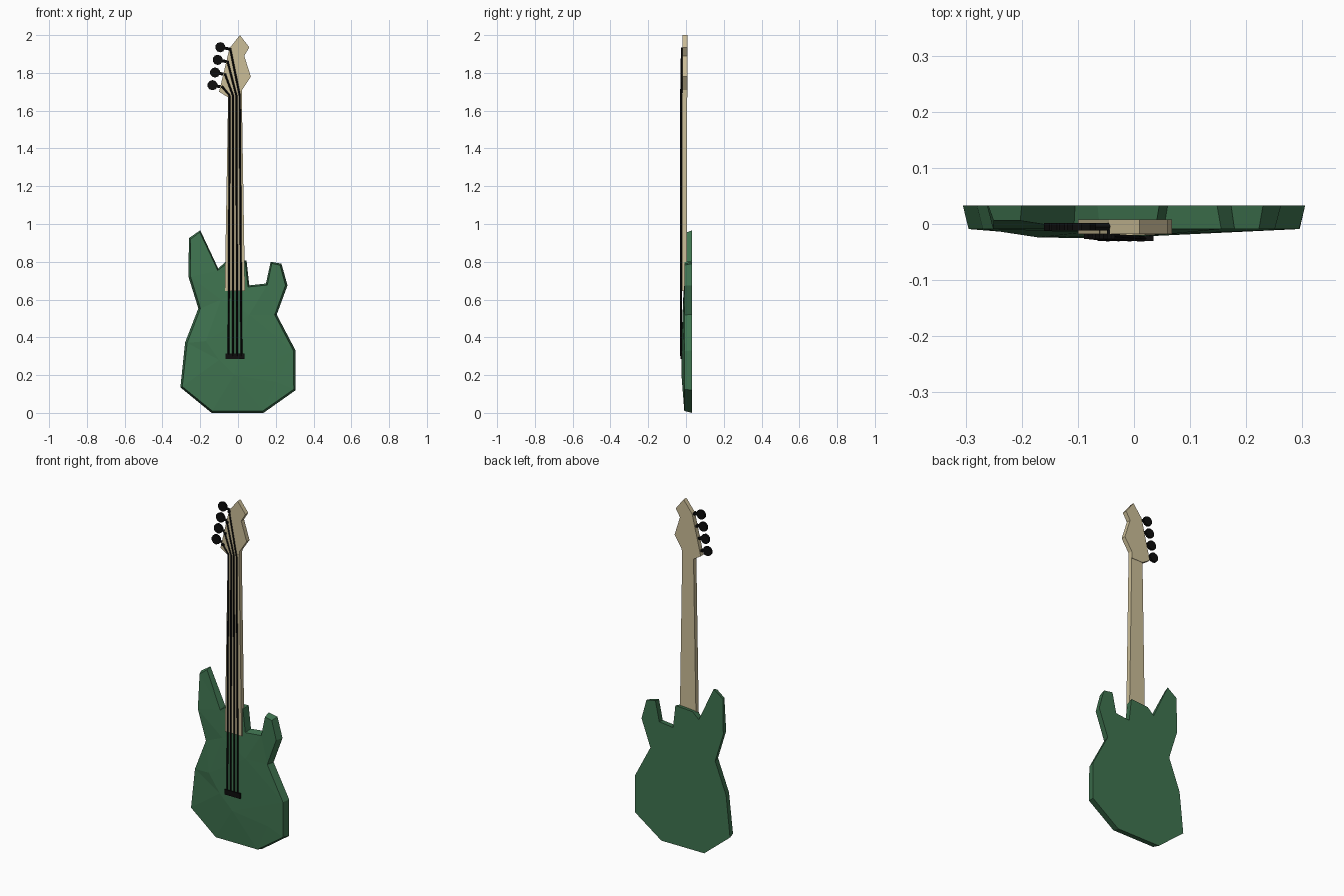
import bpy, bmesh
from mathutils import Vector
from mathutils.geometry import delaunay_2d_cdt

cube = bpy.data.objects.get("Cube")
if cube:
    bpy.data.objects.remove(cube, do_unlink=True)


def material(name, rgb):
    m = bpy.data.materials.new(name)
    m.use_nodes = True
    m.diffuse_color = (*rgb, 1)
    m.node_tree.nodes["Principled BSDF"].inputs["Base Color"].default_value = (*rgb, 1)
    return m


GREEN = material("body green", (0.05, 0.175, 0.08))
TAN = material("pale wood", (0.60, 0.51, 0.31))
BLACK = material("black", (0.004, 0.004, 0.004))


def finish(name, bm, mat):
    bmesh.ops.recalc_face_normals(bm, faces=bm.faces)
    mesh = bpy.data.meshes.new(name)
    bm.to_mesh(mesh)
    bm.free()
    mesh.materials.append(mat)
    ob = bpy.data.objects.new(name, mesh)
    bpy.context.collection.objects.link(ob)
    return ob


def slab(name, outline, front, back, mat):
    """Flat outline in x and z, given thickness along y."""
    bm = bmesh.new()
    face = bm.faces.new([bm.verts.new((x, front, z)) for x, z in outline])
    ext = bmesh.ops.extrude_face_region(bm, geom=[face], use_keep_orig=True)
    for v in ext["geom"]:
        if isinstance(v, bmesh.types.BMVert):
            v.co.y = back
    return finish(name, bm, mat)


def rods(name, paths, radius, sides, mat):
    """Straight round bars along every path."""
    bm = bmesh.new()
    for path in paths:
        for a, b in zip(path, path[1:]):
            a, b = Vector(a), Vector(b)
            turn = (b - a).to_track_quat('Z', 'Y').to_matrix().to_4x4()
            turn.translation = (a + b) / 2
            bmesh.ops.create_cone(bm, cap_ends=True, segments=sides, radius1=radius,
                                  radius2=radius, depth=(b - a).length, matrix=turn)
    return finish(name, bm, mat)


# Body: flat back, slightly smaller front edge, faceted bulging front
outline = [Vector(p) for p in (
    (-0.26, 0.925), (-0.2, 0.967), (-0.105, 0.765), (-0.065, 0.8), (0.045, 0.807),
    (0.06, 0.675), (0.148, 0.685), (0.173, 0.8), (0.23, 0.79), (0.262, 0.675),
    (0.205, 0.52), (0.305, 0.33), (0.305, 0.12), (0.135, 0), (-0.14, 0),
    (-0.305, 0.135), (-0.28, 0.373), (-0.21, 0.553), (-0.262, 0.72))]
bulge = [(-0.17, 0.38, -0.024), (-0.1, 0.28, -0.025), (-0.02, 0.2, -0.024),
         (0.2, 0.165, -0.013), (0.06, 0.52, -0.018), (-0.09, 0.6, -0.015)]
n = len(outline)
rim = []
for i, p in enumerate(outline):
    a = (p - outline[i - 1]).normalized()
    b = (outline[(i + 1) % n] - p).normalized()
    inward = Vector((a.y + b.y, -a.x - b.x)).normalized()
    rim.append(p + inward * 0.011)


def rim_depth(p):
    on_long_horn = p.x < -0.15 and p.y > 0.8
    return 0.006 if on_long_horn else -0.009


bm = bmesh.new()
back = [bm.verts.new((p.x, 0.033, p.y)) for p in outline]
front = [bm.verts.new((p.x, rim_depth(p), p.y)) for p in rim]
front += [bm.verts.new((x, y, z)) for x, z, y in bulge]
flat = rim + [Vector((x, z)) for x, z, y in bulge]
result = delaunay_2d_cdt(flat, [], [list(range(n))], 1, 1e-5)
for tri in result[2]:
    bm.faces.new([front[result[3][k][0]] for k in tri])
bm.faces.new(back)
for i in range(n):
    j = (i + 1) % n
    bm.faces.new((back[i], back[j], front[j], front[i]))
finish("body", bm, GREEN)

# Neck and headstock
slab("neck", [(-0.07, 0.645), (0.037, 0.645), (0.02, 1.69), (-0.052, 1.69)],
     -0.02, 0.006, TAN)
slab("headstock", [(-0.052, 1.67), (-0.1, 1.7), (-0.045, 1.93), (0.01, 2.0),
                   (0.06, 1.935), (0.033, 1.89), (0.068, 1.78), (0.022, 1.71),
                   (0.02, 1.67)], -0.018, 0.008, TAN)

# Bridge
slab("bridge", [(-0.065, 0.285), (0.035, 0.285), (0.035, 0.315), (-0.065, 0.315)],
     -0.03, -0.01, BLACK)

# Tuners and strings, lowest tuner first
strings = []
for i in range(4):
    x, z = -0.135 + 0.0137 * i, 1.735 + 0.067 * i
    rods(f"tuner_knob_{i + 1}", [[(x, -0.012, z), (x, 0.002, z)]], 0.027, 10, BLACK)
    peg = (x + 0.053, -0.022, z - 0.01)
    rods(f"tuner_post_{i + 1}", [[(x, -0.005, z), (x + 0.06, -0.005, z - 0.012)]],
         0.008, 6, BLACK)
    rods(f"string_peg_{i + 1}", [[(peg[0], -0.01, peg[2]), (peg[0], -0.027, peg[2])]],
         0.008, 6, BLACK)
    strings.append([(-0.05 + 0.0227 * i, -0.026, 0.3),
                    (-0.044 + 0.0177 * i, -0.026, 1.68), peg])
rods("strings", strings, 0.005, 4, BLACK)
